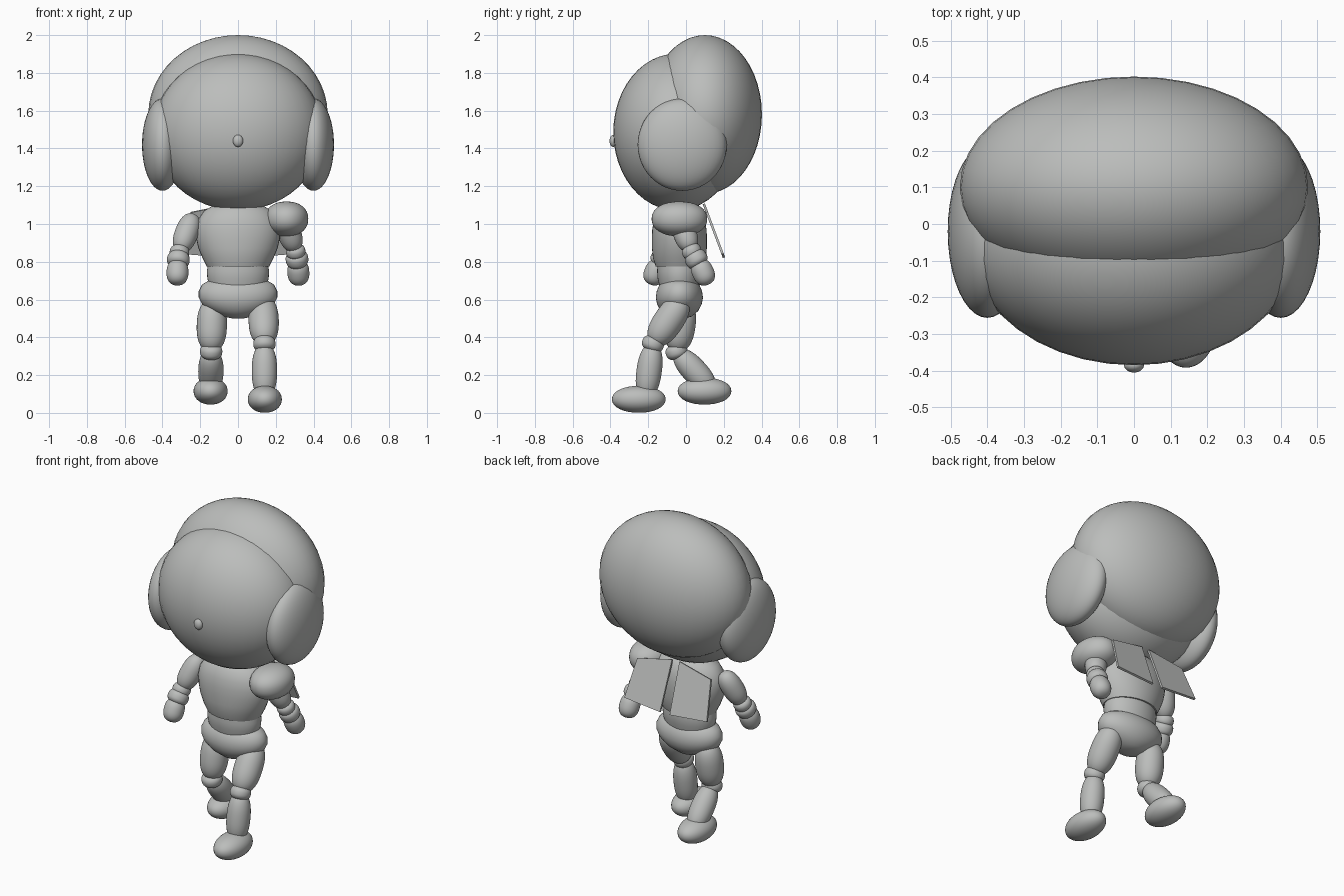
import bpy
import bmesh
from math import copysign, cos, pi, sin
from mathutils import Vector

cube = bpy.data.objects.get("Cube")
if cube:
    bpy.data.objects.remove(cube, do_unlink=True)

# One plain grey for the whole figure
grey = bpy.data.materials.new("plain grey")
grey.use_nodes = True
colour = (0.5, 0.51, 0.5, 1)
grey.diffuse_color = colour
grey.node_tree.nodes["Principled BSDF"].inputs["Base Color"].default_value = colour


def finish(name, bm, smooth=True):
    bmesh.ops.recalc_face_normals(bm, faces=bm.faces)
    for f in bm.faces:
        f.smooth = smooth
    mesh = bpy.data.meshes.new(name)
    bm.to_mesh(mesh)
    bm.free()
    mesh.materials.append(grey)
    obj = bpy.data.objects.new(name, mesh)
    bpy.context.collection.objects.link(obj)
    return obj


def ball(name, centre, radii, fullness=2.0, direction=None):
    """Ellipsoid; a fullness above 2 makes its profile more barrel shaped."""
    bm = bmesh.new()
    bmesh.ops.create_uvsphere(bm, u_segments=40, v_segments=24, radius=1)
    turn = Vector((0, 0, 1)).rotation_difference(direction) if direction else None
    power = 2 / fullness
    for v in bm.verts:
        flat = Vector((v.co.x, v.co.y, 0))
        if flat.length > 1e-5:
            flat *= flat.length ** (power - 1)
        up = copysign(abs(v.co.z) ** power, v.co.z)
        p = Vector((flat.x * radii[0], flat.y * radii[1], up * radii[2]))
        if turn:
            p = turn @ p
        v.co = p + Vector(centre)
    return finish(name, bm)


def limb(name, start, end, radius, fullness=2.4):
    a, b = Vector(start), Vector(end)
    return ball(name, (a + b) / 2, (radius, radius, (b - a).length / 2), fullness, b - a)


def loft(name, rings, y, sides=40):
    """Stack of ellipses given as (z, half width, half depth)."""
    bm = bmesh.new()
    loops = []
    for z, rx, ry in rings:
        loops.append([bm.verts.new((rx * cos(2 * pi * i / sides), y + ry * sin(2 * pi * i / sides), z))
                      for i in range(sides)])
    for low, high in zip(loops, loops[1:]):
        for i in range(sides):
            j = (i + 1) % sides
            bm.faces.new((low[i], low[j], high[j], high[i]))
    bm.faces.new(loops[0])
    bm.faces.new(loops[-1])
    obj = finish(name, bm)
    bpy.ops.object.select_all(action="DESELECT")
    obj.select_set(True)
    bpy.context.view_layer.objects.active = obj
    bpy.ops.object.shade_smooth_by_angle(angle=0.8)
    return obj


# Head
ball("face", (0, -0.05, 1.487), (0.45, 0.335, 0.415))
ball("hair", (0, 0.1, 1.58), (0.475, 0.302, 0.42))
ball("nose", (0, -0.385, 1.44), (0.027, 0.02, 0.032))
for side, label in ((1, "left"), (-1, "right")):
    ball(label + "_ear", (side * 0.4, -0.02, 1.42), (0.108, 0.236, 0.244))

# Torso
loft("chest", [(0.775, 0.165, 0.125), (0.82, 0.188, 0.14), (0.87, 0.209, 0.145), (0.92, 0.221, 0.146),
               (0.97, 0.225, 0.144), (1.02, 0.214, 0.135), (1.07, 0.18, 0.115), (1.11, 0.11, 0.075)], -0.035)
loft("waist", [(0.67, 0.15, 0.105), (0.71, 0.162, 0.115), (0.75, 0.165, 0.118), (0.79, 0.158, 0.115)], -0.035)
loft("hips", [(0.5, 0.03, 0.03), (0.51, 0.08, 0.065), (0.54, 0.145, 0.1), (0.575, 0.19, 0.118),
              (0.61, 0.208, 0.125), (0.645, 0.208, 0.12), (0.68, 0.19, 0.105), (0.7, 0.155, 0.085)], -0.035)


def arm(label, shoulder, elbow, wrist, tip):
    shoulder, elbow, wrist, tip = map(Vector, (shoulder, elbow, wrist, tip))
    along = (tip - elbow).normalized()
    limb(label + "_upper_arm", shoulder, elbow - along * 0.005, 0.062)
    ball(label + "_elbow", elbow, (0.052, 0.052, 0.038), 2.4, along)
    limb(label + "_forearm", elbow + along * 0.005, wrist + along * 0.015, 0.06, 2.6)
    limb(label + "_hand", wrist - along * 0.02, tip, 0.058)


arm("left", (0.24, -0.04, 1.04), (0.305, 0.03, 0.855), (0.318, 0.07, 0.79), (0.323, 0.12, 0.68))
arm("right", (-0.235, -0.025, 1.05), (-0.31, -0.105, 0.85), (-0.32, -0.145, 0.79), (-0.322, -0.19, 0.68))
ball("shoulder_pad", (0.257, -0.035, 1.027), (0.115, 0.147, 0.092), 2.2)


def leg(label, hip, knee, ankle, foot):
    hip, knee, ankle = map(Vector, (hip, knee, ankle))
    limb(label + "_thigh", hip, knee, 0.08)
    ball(label + "_knee", knee, (0.059, 0.059, 0.042), 2.4, ankle - hip)
    limb(label + "_shin", knee, ankle, 0.067)
    ball(label + "_foot", foot, (0.09, 0.142, 0.071), 2.1)


leg("left", (0.132, -0.01, 0.61), (0.14, -0.175, 0.365), (0.14, -0.215, 0.08), (0.142, -0.25, 0.072))
leg("right", (-0.135, -0.01, 0.6), (-0.142, -0.05, 0.325), (-0.145, 0.14, 0.12), (-0.145, 0.098, 0.115))

# Thin slanted plates on the back
for side, label in ((1, "left"), (-1, "right")):
    bm = bmesh.new()
    outline = [(0.025, 1.105), (0.25, 1.06), (0.28, 0.84), (0.033, 0.82)]
    plate = bm.faces.new([bm.verts.new((side * x, 0.09 + 0.375 * (1.1 - z), z)) for x, z in outline])
    extra = bmesh.ops.extrude_face_region(bm, geom=[plate], use_keep_orig=True)
    moved = [g for g in extra["geom"] if isinstance(g, bmesh.types.BMVert)]
    bmesh.ops.translate(bm, verts=moved, vec=(0, 0.012, 0.004))
    finish(label + "_back_plate", bm, smooth=False)
